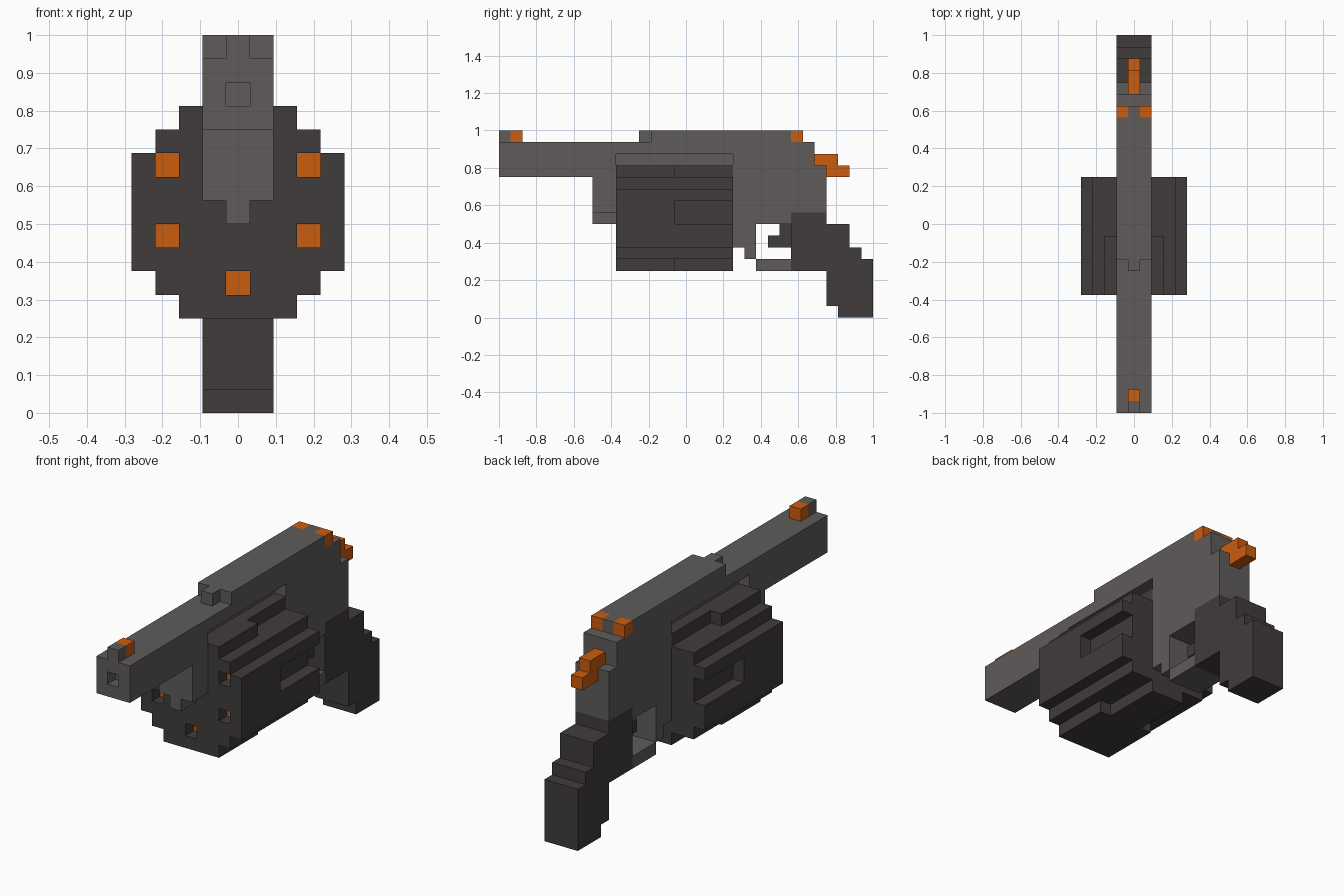
import bpy, bmesh

if "Cube" in bpy.data.objects:
    bpy.data.objects.remove(bpy.data.objects["Cube"])

U = 1 / 16  # the model sits on a 1/16 unit grid; all sizes below are in grid steps


def material(name, rgb):
    m = bpy.data.materials.new(name)
    m.diffuse_color = (*rgb, 1)
    m.use_nodes = True
    m.node_tree.nodes["Principled BSDF"].inputs["Base Color"].default_value = m.diffuse_color
    return m


GREY = material("steel grey", (0.115, 0.104, 0.104))
DARK = material("dark brown grey", (0.053, 0.045, 0.044))
ORANGE = material("orange", (0.60, 0.107, 0.004))


def prism(name, mat, profile, lo, hi, axis="x"):
    """Extrude a (y,z) profile along x, or an (x,z) profile along y."""
    bm = bmesh.new()
    place = (lambda p, d: (d * U, p[0] * U, p[1] * U)) if axis == "x" else \
            (lambda p, d: (p[0] * U, d * U, p[1] * U))
    face = bm.faces.new([bm.verts.new(place(p, lo)) for p in profile])
    out = bmesh.ops.extrude_face_region(bm, geom=[face])
    move = [v for v in out["geom"] if isinstance(v, bmesh.types.BMVert)]
    d = (hi - lo) * U
    bmesh.ops.translate(bm, verts=move, vec=(d, 0, 0) if axis == "x" else (0, d, 0))
    bmesh.ops.recalc_face_normals(bm, faces=bm.faces)
    me = bpy.data.meshes.new(name)
    bm.to_mesh(me)
    bm.free()
    me.materials.append(mat)
    ob = bpy.data.objects.new(name, me)
    bpy.context.collection.objects.link(ob)
    return ob


def box(name, mat, x, y, z):
    return prism(name, mat, [(y[0], z[0]), (y[1], z[0]), (y[1], z[1]), (y[0], z[1])], *x)


def cut(target, x, y, z):
    cutter = box("cutter", target.data.materials[0], x, y, z)
    mod = target.modifiers.new("cut", "BOOLEAN")
    mod.operation, mod.solver, mod.object = "DIFFERENCE", "EXACT", cutter
    bpy.context.view_layer.objects.active = target
    bpy.ops.object.modifier_apply(modifier=mod.name)
    bpy.data.objects.remove(cutter)


MID, FULL = (-0.5, 0.5), (-1.5, 1.5)

# Barrel, top strap and frame in one side profile, with the bore cut in
frame = prism("barrel_and_frame", GREY, [
    (-16, 12), (-8, 12), (-8, 9), (-6, 9), (-6, 14), (4, 14), (4, 6), (5, 6), (5, 5),
    (6, 5), (6, 8), (9, 8), (9, 9), (12, 9), (12, 13), (11, 13), (11, 15), (9, 15),
    (9, 16), (-3, 16), (-3, 15), (-16, 15)], *FULL)
cut(frame, MID, (-17, -15), (13, 14))
box("frame_web", GREY, MID, (-6, 4), (13, 14))
box("under_lug", GREY, MID, (-8, -6), (8, 9))
box("strap_tip", GREY, MID, (-4, -3), (15, 16))
box("trigger_guard", GREY, FULL, (6, 9), (4, 5))

# Sights
box("front_sight", GREY, MID, (-16, -15), (15, 16))
box("front_sight_mark", ORANGE, MID, (-15, -14), (15, 16))
box("rear_sight_middle", GREY, MID, (9, 10), (15, 16))
for side, x in (("left", (-1.5, -0.5)), ("right", (0.5, 1.5))):
    box("rear_sight_" + side, ORANGE, x, (9, 10), (15, 16))

# Hammer, trigger and grip
prism("hammer", ORANGE, [(11, 13), (12, 13), (12, 12), (14, 12), (14, 13), (13, 13),
                         (13, 14), (11, 14)], *MID)
prism("trigger", DARK, [(7, 6), (9, 6), (9, 8), (8, 8), (8, 7), (7, 7)], *MID)
prism("grip", DARK, [(9, 4), (9, 9), (12, 9), (12, 8), (14, 8), (14, 6), (15, 6), (15, 5),
                     (16, 5), (16, 0), (13, 0), (13, 1), (12, 1), (12, 4)], *FULL)

# Stepped cylinder
half = [(2.5, 4), (2.5, 5), (3.5, 5), (3.5, 6), (4.5, 6),
        (4.5, 11), (3.5, 11), (3.5, 12), (2.5, 12), (2.5, 13)]
drum = prism("cylinder", DARK, half + [(-x, z) for x, z in reversed(half)], -6, 4, "y")

# Flutes at the sides, top and bottom of the rear half
for s in (-1, 1):
    for x0, x1, z in ((3.5, 5, (8, 10)), (1.5, 3, (12, 13.5)), (1.5, 3, (3.5, 5))):
        cut(drum, sorted((s * x0, s * x1)), (-1, 5), z)

# Chambers with rounds set one step deep
for i, (x, z) in enumerate([(-3, 10), (3, 10), (-3, 7), (3, 7), (0, 5)]):
    cut(drum, (x - 0.5, x + 0.5), (-7, -4.9), (z, z + 1))
    box(f"round_{i + 1}", ORANGE, (x - 0.5, x + 0.5), (-5, -4.9), (z, z + 1))
